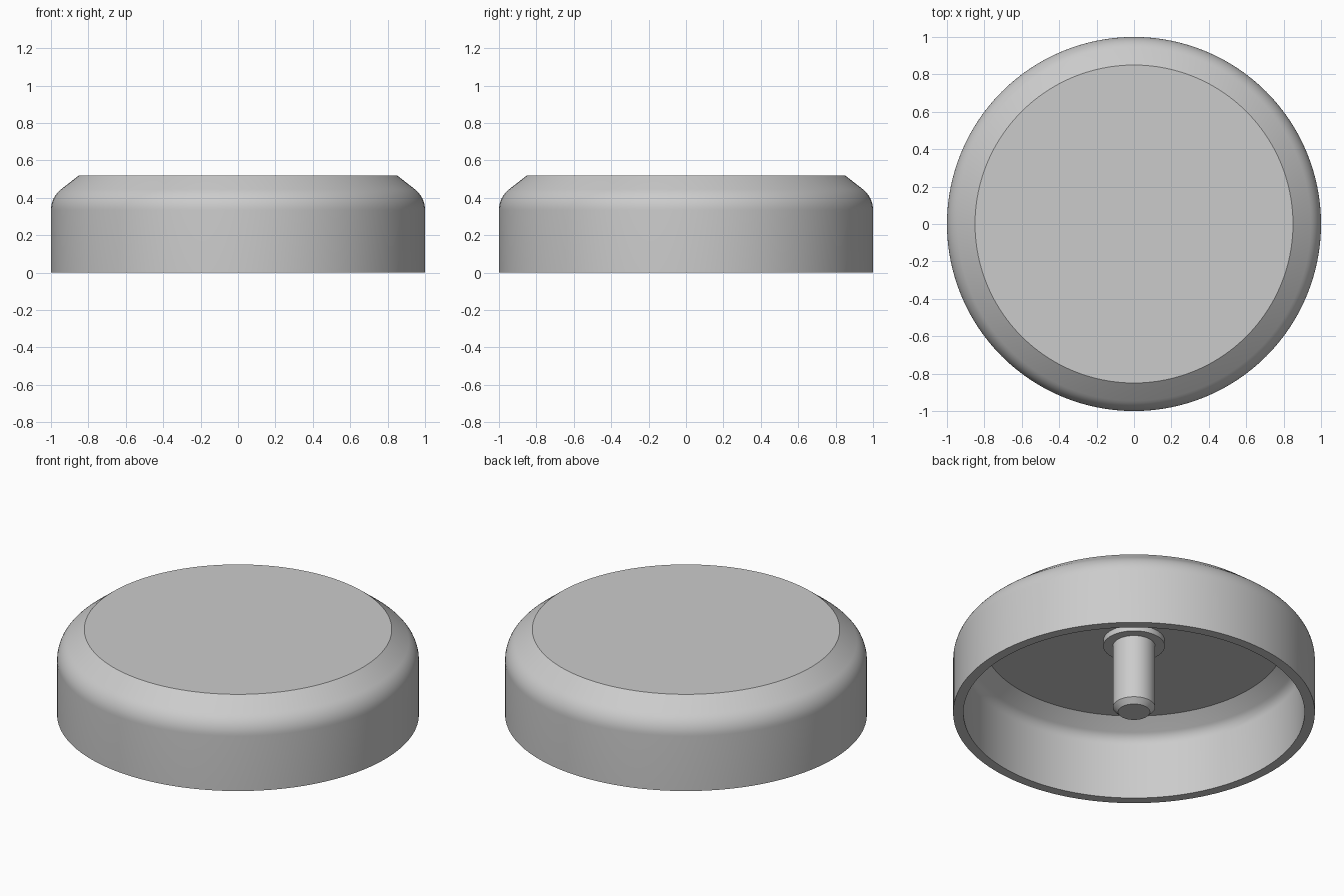
import bpy
import bmesh
from math import cos, sin, radians, tau

SEGMENTS = 128

cube = bpy.data.objects.get("Cube")
if cube:
    bpy.data.objects.remove(cube, do_unlink=True)

# One plain grey for the whole piece
grey = bpy.data.materials.new("plain grey")
grey.use_nodes = True
colour = (0.6, 0.6, 0.6, 1)
grey.diffuse_color = colour
grey.node_tree.nodes["Principled BSDF"].inputs["Base Color"].default_value = colour


def lathe(name, profile):
    """Spin a (radius, height) profile around the z axis."""
    bm = bmesh.new()
    verts = [bm.verts.new((r, 0, z)) for r, z in profile]
    edges = [bm.edges.new(pair) for pair in zip(verts, verts[1:])]
    bmesh.ops.spin(bm, geom=verts + edges, cent=(0, 0, 0), axis=(0, 0, 1),
                   angle=tau, steps=SEGMENTS)
    bmesh.ops.remove_doubles(bm, verts=bm.verts, dist=0.0001)
    bmesh.ops.recalc_face_normals(bm, faces=bm.faces)
    mesh = bpy.data.meshes.new(name)
    bm.to_mesh(mesh)
    bm.free()
    mesh.materials.append(grey)
    obj = bpy.data.objects.new(name, mesh)
    bpy.context.collection.objects.link(obj)
    return obj


def shoulder(radius, steps=8):
    """Rounded shoulder from the vertical wall up to the sloped bevel."""
    angles = [radians(52.5) * i / steps for i in range(steps + 1)]
    return [(0.86 + radius * cos(a), 0.335 + radius * sin(a)) for a in angles]


# Hollow cap: outside from the top centre down, then inside back up
outside = [(0, 0.52), (0.85, 0.52)] + shoulder(0.14)[::-1] + [(1, 0)]
inside = [(0.943, 0)] + shoulder(0.083) + [(0.834, 0.46), (0, 0.46)]
cap = lathe("cap_shell", outside + inside)

# Collar and chamfered centre pin under the cap
stem = lathe("centre_pin", [
    (0, 0.47), (0.17, 0.47), (0.17, 0.425), (0.117, 0.425),
    (0.117, 0.035), (0.088, 0.005), (0, 0.005)])

# Smooth shading with crisp edges
bpy.ops.object.select_all(action="DESELECT")
for obj in (cap, stem):
    obj.select_set(True)
bpy.context.view_layer.objects.active = cap
bpy.ops.object.shade_smooth_by_angle(angle=radians(30))
